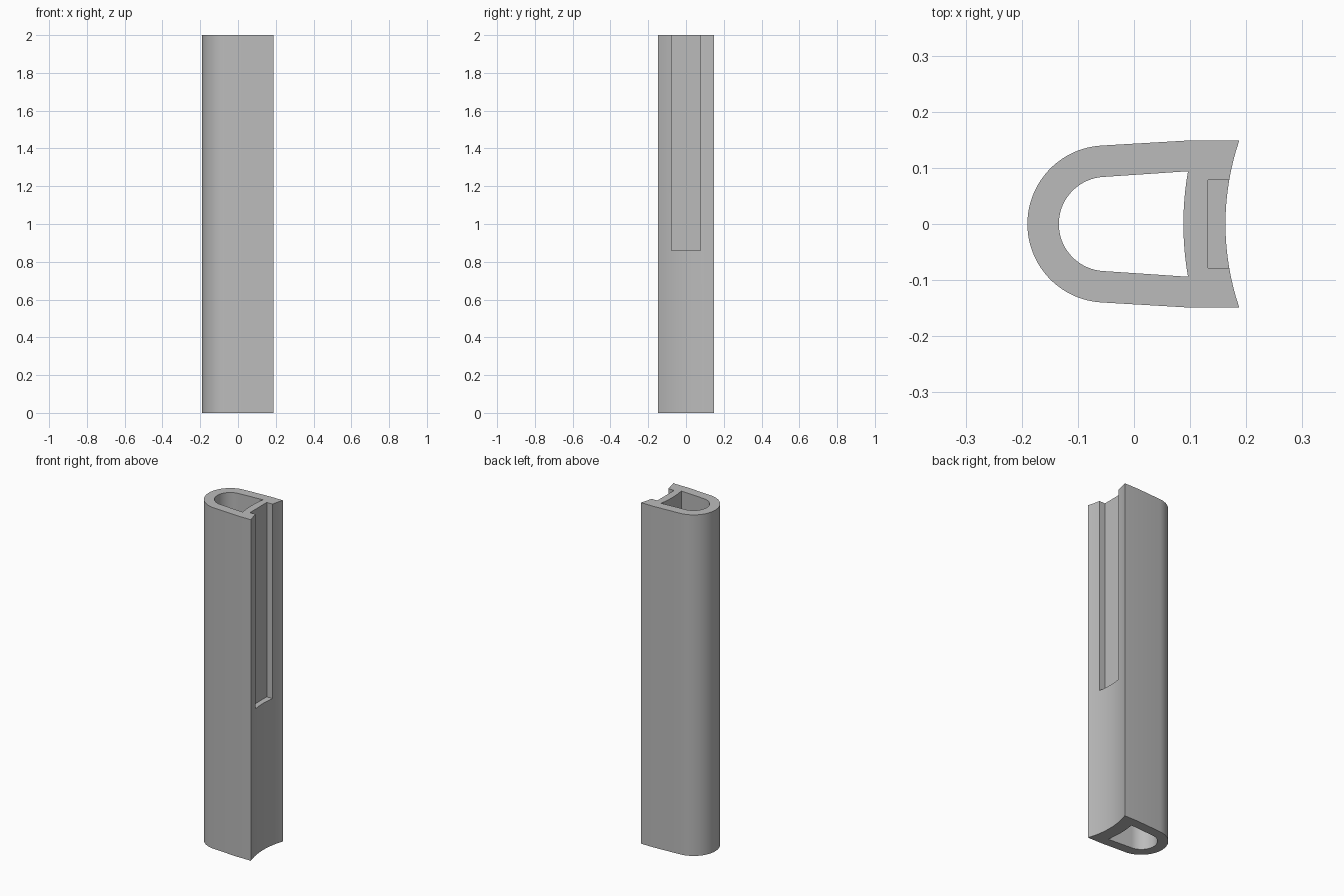
import bpy, bmesh, math

if "Cube" in bpy.data.objects:
    bpy.data.objects.remove(bpy.data.objects["Cube"])

ARC_X, FACE_X = -0.05, 0.6255   # centres of the rounded nose and the concave face


def arc(cx, r, a0, a1, n):
    return [(cx + r * math.cos(a0 + (a1 - a0) * i / n),
             r * math.sin(a0 + (a1 - a0) * i / n)) for i in range(n + 1)]


def section(nose_r, face_r, half_w, shoulder=None):
    """Closed outline: round nose, tapering sides, concave face."""
    nose = arc(ARC_X, nose_r, math.radians(94), math.radians(266), 40)
    a = math.asin(half_w / face_r)
    face = arc(FACE_X, face_r, math.pi + a, math.pi - a, 16)
    low = [(shoulder, -half_w)] if shoulder else []
    high = [(shoulder, half_w)] if shoulder else []
    return nose + low + face + high


def prism(name, outline, z0, z1):
    bm = bmesh.new()
    base = bm.faces.new([bm.verts.new((x, y, z0)) for x, y in outline])
    top = bmesh.ops.extrude_face_region(bm, geom=[base])["geom"]
    verts = [g for g in top if isinstance(g, bmesh.types.BMVert)]
    bmesh.ops.translate(bm, vec=(0, 0, z1 - z0), verts=verts)
    bmesh.ops.recalc_face_normals(bm, faces=bm.faces)
    mesh = bpy.data.meshes.new(name)
    bm.to_mesh(mesh)
    bm.free()
    obj = bpy.data.objects.new(name, mesh)
    bpy.context.collection.objects.link(obj)
    return obj


# Main extrusion
body = prism("grooved_tube", section(0.14, 0.4625, 0.149, 0.10), 0, 2)

# Through bore and the slot in the upper part of the concave face
bore = prism("bore_cutter", section(0.084, 0.5375, 0.094), -0.1, 2.1)
slot = prism("slot_cutter", [(0.132, -0.078), (0.3, -0.078),
                             (0.3, 0.078), (0.132, 0.078)], 0.86, 2.1)
bpy.context.view_layer.objects.active = body
body.select_set(True)
for cutter in (bore, slot):
    mod = body.modifiers.new("cut", 'BOOLEAN')
    mod.operation, mod.solver, mod.object = 'DIFFERENCE', 'EXACT', cutter
    bpy.ops.object.modifier_apply(modifier=mod.name)
    bpy.data.objects.remove(cutter)

bpy.ops.object.shade_smooth_by_angle(angle=math.radians(25))

# Plain grey finish
grey = bpy.data.materials.new("grey")
grey.diffuse_color = (0.5, 0.5, 0.5, 1)
grey.use_nodes = True
grey.node_tree.nodes["Principled BSDF"].inputs["Base Color"].default_value = grey.diffuse_color
body.data.materials.clear()
body.data.materials.append(grey)
